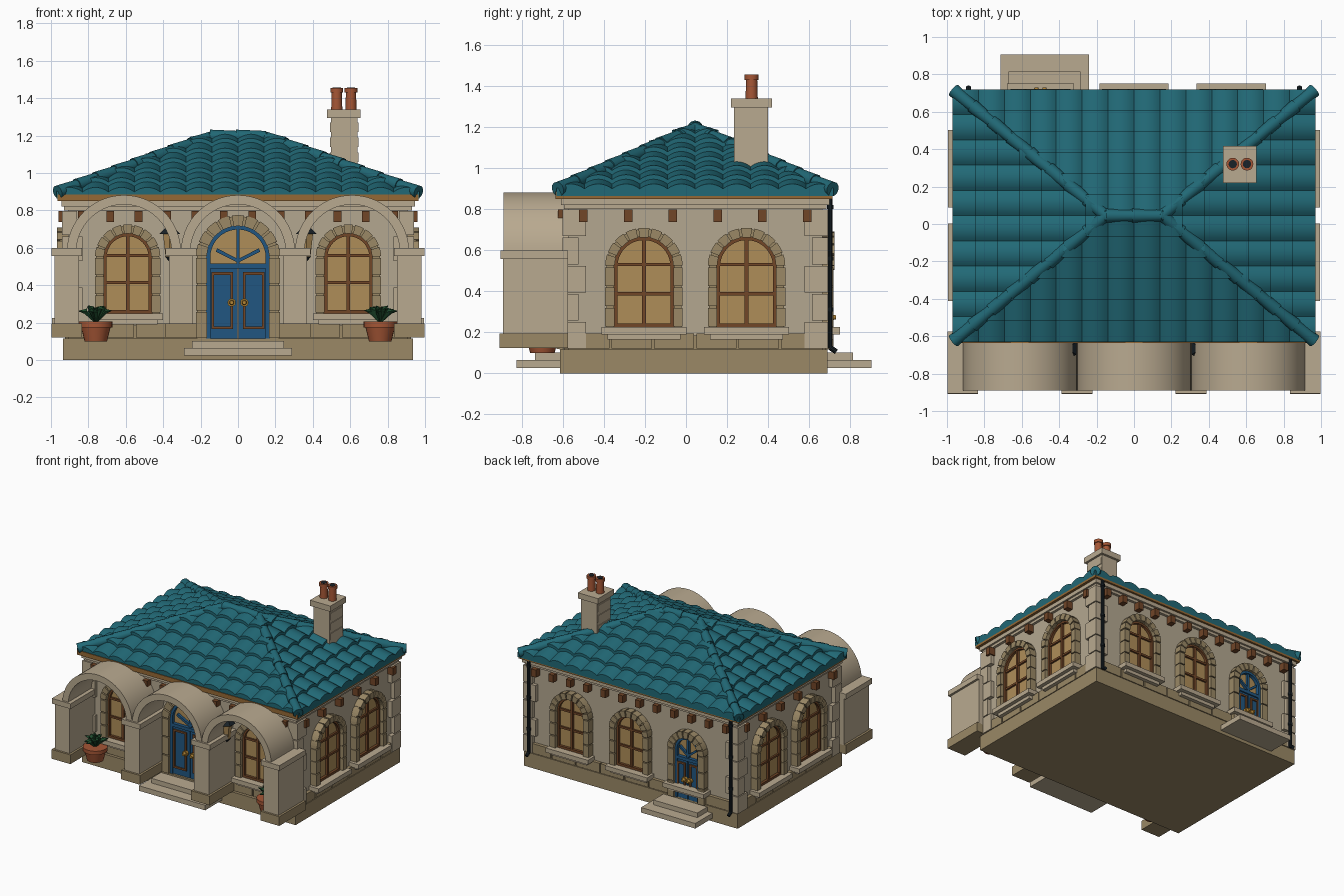
import bpy, bmesh, random
from math import pi, sin, cos, radians
from mathutils import Matrix, Vector

if "Cube" in bpy.data.objects:
    bpy.data.objects.remove(bpy.data.objects["Cube"])

random.seed(4)
PAL = dict(wall=(.70, .65, .56), stone=(.72, .66, .56), trim=(.60, .53, .40), teal=(.15, .41, .46),
           glass=(.68, .55, .35), wood=(.44, .28, .17), fascia=(.58, .41, .22), blue=(.15, .34, .50),
           clay=(.64, .34, .22), iron=(.12, .15, .17), leaf=(.14, .30, .19), brass=(.70, .52, .22))
I = Matrix.Identity(4)


def finish(name, bm, color, smooth=False):
    bmesh.ops.recalc_face_normals(bm, faces=bm.faces)
    me = bpy.data.meshes.new(name)
    bm.to_mesh(me)
    bm.free()
    ob = bpy.data.objects.new(name, me)
    bpy.context.collection.objects.link(ob)
    m = bpy.data.materials.get(color) or bpy.data.materials.new(color)
    m.diffuse_color = (*[c ** 2.2 for c in PAL[color]], 1)
    m.use_nodes = True
    m.node_tree.nodes["Principled BSDF"].inputs["Base Color"].default_value = m.diffuse_color
    me.materials.append(m)
    if smooth:
        bpy.ops.object.select_all(action='DESELECT')
        ob.select_set(True)
        bpy.context.view_layer.objects.active = ob
        bpy.ops.object.shade_smooth_by_angle(angle=radians(35))
    return ob


def solid(name, prisms, color, M=I, smooth=False):
    """Each prism is an x-z outline extruded from y0 to y1."""
    bm = bmesh.new()
    for pts, y0, y1 in prisms:
        a = [bm.verts.new(M @ Vector((x, y0, z))) for x, z in pts]
        b = [bm.verts.new(M @ Vector((x, y1, z))) for x, z in pts]
        bm.faces.new(a)
        bm.faces.new(b[::-1])
        for i in range(len(a)):
            j = (i + 1) % len(a)
            bm.faces.new((a[i], b[i], b[j], a[j]))
    return finish(name, bm, color, smooth)


def cones(name, segs, color, n=16, M=I):
    """Each seg (p, q, r1, r2) is a cone frustum from p to q."""
    bm = bmesh.new()
    for p, q, r1, r2 in segs:
        p, q = Vector(p), Vector(q)
        T = Matrix.Translation((p + q) / 2) @ (q - p).to_track_quat('Z', 'Y').to_matrix().to_4x4()
        bmesh.ops.create_cone(bm, cap_ends=True, segments=n, radius1=r1, radius2=r2,
                              depth=(q - p).length, matrix=M @ T)
    return finish(name, bm, color, True)


def R(x0, x1, z0, z1):
    return [(x0, z0), (x1, z0), (x1, z1), (x0, z1)]


def arc(cx, cz, r, a0=0, a1=pi, n=20):
    return [(cx + r * cos(a0 + (a1 - a0) * i / n), cz + r * sin(a0 + (a1 - a0) * i / n)) for i in range(n + 1)]


def panel(u, hw, z0, zs):
    return [(u - hw, z0), (u + hw, z0)] + arc(u, zs, hw)


def hoop(u, ri, ro, z0, zs):
    return [(u + ro, z0)] + arc(u, zs, ro) + [(u - ro, z0), (u - ri, z0)] + arc(u, zs, ri)[::-1] + [(u + ri, z0)]


def surround(name, M, u, hw, z0, zs, w):
    # backing hoop, wedge stones round the arch, stacked jamb stones
    solid(name + "_reveal", [(hoop(u, hw, hw + w - .006, z0, zs), -.042, 0)], 'trim', M)
    st, g = [], .03
    for i in range(9):
        a0, a1 = pi * i / 9 + g, pi * (i + 1) / 9 - g
        st.append((arc(u, zs, hw + w, a0, a1, 3) + arc(u, zs, hw - .004, a1, a0, 3), -.058, 0))
    h = (zs - z0) / 3
    for s in (-1, 1):
        for i in range(3):
            a, b = sorted((u + s * (hw - .003), u + s * (hw + w)))
            st.append((R(a, b, z0 + i * h + .004, z0 + (i + 1) * h - .004), -.055, 0))
    solid(name + "_stones", st, 'trim', M)


def sill(name, M, u, hw, z):
    solid(name, [(R(u - hw, u + hw, z - .035, z), -.085, 0),
                 (R(u - hw + .03, u + hw - .03, z - .06, z - .035), -.055, 0)], 'stone', M)


def window(name, M, u, hw, z0, zs, w):
    surround(name, M, u, hw, z0, zs, w)
    solid(name + "_glass", [(panel(u, hw, z0, zs), -.008, 0)], 'glass', M)
    top = zs + hw - .01
    bars = [(hoop(u, hw - .018, hw, z0, zs), -.028, 0), (R(u - .01, u + .01, z0, top), -.024, 0),
            (R(u - hw, u + hw, z0, z0 + .018), -.028, 0)]
    bars += [(R(u - hw, u + hw, z - .008, z + .008), -.022, 0) for z in (z0 + (zs - z0) * .55, zs + .01)]
    solid(name + "_bars", bars, 'wood', M)
    sill(name + "_sill", M, u, hw + .06, z0)


def door(name, M, u, hw, z0, zl, zs, w):
    surround(name, M, u, hw, z0, zs, w)
    solid(name + "_fanlight", [(panel(u, hw, zl, zs), -.008, 0)], 'glass', M)
    fr = [(hoop(u, hw - .022, hw, z0, zs), -.035, 0), (R(u - hw, u - .003, z0, zl), -.024, 0),
          (R(u + .003, u + hw, z0, zl), -.024, 0), (R(u - hw, u + hw, zl - .01, zl + .015), -.035, 0),
          (R(u - .009, u + .009, zl, zs + hw), -.028, 0)]
    for s in (-1, 1):   # slanting fanlight bars
        fr.append(([(u, zl + .02), (u + s * hw * .7, zl + .08), (u + s * hw * .65, zl + .097), (u, zl + .04)], -.028, 0))
    solid(name + "_leaves", fr, 'blue', M)
    pn, kn, t = [], [], .014
    for s in (-1, 1):
        a, b = sorted((u + s * hw * .16, u + s * hw * .84))
        c, d = z0 + .05, zl - .03
        pn += [(R(a, b, c, c + t), -.034, 0), (R(a, b, d - t, d), -.034, 0),
               (R(a, a + t, c, d), -.034, 0), (R(b - t, b, c, d), -.034, 0)]
        x, z = u + s * hw * .2, (z0 + zl) / 2
        kn += [((x, -.02, z), (x, -.045, z), .022, .022), ((x, -.045, z), (x, -.065, z), .014, .01)]
    solid(name + "_mouldings", pn, 'wood', M)
    cones(name + "_knobs", kn, 'brass', 12, M)


# plinth, body, cornice
CY = .045
solid("plinth", [(R(-.935, .935, 0, .115), -.615, .69)], 'trim')
solid("walls", [(R(-.91, .91, .1, .86), -.575, .665)], 'wall')
solid("cornice", [(R(-.93, .93, .8, .82), -.595, .685), (R(-.945, .945, .82, .85), -.61, .70)], 'stone')
solid("fascia", [(R(-.965, .965, .85, .886), -.635, .715)], 'fascia')

# four facades, in local axes with -y outward
FACES = [("front", 0, (0, -.575), .91, 12), ("right", pi / 2, (.91, CY), .62, 6),
         ("back", pi, (0, .665), .91, 12), ("left", -pi / 2, (-.91, CY), .62, 6)]
for nm, rot, (ox, oy), half, nb in FACES:
    M = Matrix.Translation((ox, oy, 0)) @ Matrix.Rotation(rot, 4, 'Z')
    # base course stones, split round a door
    gap = {"front": (-.19, .19), "back": (.37, .63)}.get(nm)
    runs = [(-half, gap[0]), (gap[1], half)] if gap else [(-half, half)]
    blocks = []
    for a, b in runs:
        n = max(1, round((b - a) / .2))
        blocks.append((R(a, b, .11, .185), -.016, 0))
        blocks += [(R(a + (b - a) * i / n + .005, a + (b - a) * (i + 1) / n - .005, .12, .195), -.026, 0) for i in range(n)]
    solid(nm + "_base_course", blocks, 'trim', M)
    solid(nm + "_brackets", [(R(x - .021, x + .021, .738, .797), -.05, 0)
                             for x in [(-half + .075) + (2 * half - .15) * i / (nb - 1) for i in range(nb)]], 'wood', M)
    if nm == "front":
        for u in (-.59, .59):
            window(f"front_window_{u}", M, u, .13, .25, .55, .045)
        door("front_door", M, 0, .17, .115, .5, .55, .055)
    elif nm == "back":
        for u in (0, -.52):
            window(f"back_window_{u}", M, u, .125, .225, .52, .045)
        door("back_door", M, .5, .11, .115, .43, .5, .05)
        sill("back_door_ledge", M, .5, .18, .225)
    else:
        for u in (-.25, .25):
            window(f"{nm}_window_{u}", M, u, .147, .225, .52, .042)

# corner quoins, alternating long and short
q = []
for sx in (-1, 1):
    for sy in (-1, 1):
        for i in range(5):
            lx, ly = ((.11, .08) if i % 2 else (.08, .115))
            x = sorted((sx * .942, sx * (.942 - lx)))
            y = sorted((CY + sy * .648, CY + sy * (.648 - ly)))
            q.append((R(*x, .12 + i * .137, .25 + i * .137), *y))
solid("quoins", q, 'stone')

# steps
solid("front_steps", [(R(-.29, .29, .025, .065), -.825, -.6), (R(-.245, .245, .065, .102), -.735, -.6)], 'stone')
solid("back_steps", [(R(-.715, -.24, .025, .065), .67, .905), (R(-.67, -.285, .065, .102), .67, .815)], 'stone')

# porch piers and vaults
piers, feet = [], []
for x in (-.915, -.305, .305, .915):
    piers += [(R(x - .065, x + .065, .19, .56), -.892, -.575), (R(x - .082, x + .082, .557, .598), -.905, -.575)]
    feet.append((R(x - .082, x + .082, .122, .195), -.908, -.575))
solid("porch_piers", piers, 'stone')
solid("porch_pier_feet", feet, 'trim')
solid("porch_vaults", [(arc(x, .577, .305, .04, pi - .04, 28) + arc(x, .577, .255, pi - .04, .04, 28), -.89, -.575)
                       for x in (-.61, 0, .61)], 'stone', smooth=True)

# tiled roof slopes: barrel columns with stepped courses, trimmed at the hips
Z0, RISE = .885, .315


def slope(name, rot, half, run, top, cols, rows, org):
    M = Matrix.Translation((*org, 0)) @ Matrix.Rotation(rot, 4, 'Z')
    prof = [(0, -.012, 0)]
    for i in range(rows):
        prof += [(run * i / rows, .024, 1), (run * (i + 1) / rows, .002, 1)]
    bm, prev, k = bmesh.new(), None, 8
    for v, lift, b in prof:
        line = []
        for j in range(cols * k + 1):
            h = lift + b * .024 * abs(sin(pi * j / k)) ** .8
            line.append(bm.verts.new((-half + 2 * half * j / (cols * k), v, Z0 - .01 + RISE * v / run + h)))
        if prev:
            for j in range(cols * k):
                bm.faces.new((prev[j], prev[j + 1], line[j + 1], line[j]))
        prev = line
    for s in (-1, 1):
        bmesh.ops.bisect_plane(bm, geom=bm.verts[:] + bm.edges[:] + bm.faces[:], plane_co=(s * half, 0, 0),
                               plane_no=(s * run, half - top, 0), clear_outer=True)
    bm.transform(M)
    finish(name, bm, 'teal', True)


slope("roof_front", 0, .97, .675, .14, 14, 6, (0, -.63))
slope("roof_back", pi, .97, .675, .14, 14, 6, (0, .72))
slope("roof_right", pi / 2, .675, .83, 0, 10, 7, (.97, CY))
slope("roof_left", -pi / 2, .675, .83, 0, 10, 7, (-.97, CY))
caps = []


def cap_run(p, q, n):
    p, q = Vector(p), Vector(q)
    caps.extend((p.lerp(q, i / n), p.lerp(q, (i + 1.15) / n), .037, .03) for i in range(n))


for sx in (-1, 1):
    for y in (-.625, .715):
        cap_run((sx * .965, y, Z0 + .012), (sx * .15, CY, 1.19), 8)
cap_run((-.15, CY, 1.195), (.13, CY, 1.195), 2)
cones("ridge_and_hip_caps", caps, 'teal', 12)

# chimney with two clay pots
solid("chimney_shaft", [(R(.498, .638, .9, 1.3), .235, .4)]
      + [(R(.493, .643, z, z + .05), .238, .397) for z in (1.06, 1.14, 1.22)], 'stone')
solid("chimney_cap", [(R(.477, .655, 1.295, 1.34), .22, .418)], 'stone')
cones("chimney_pots", [s for x in (.528, .604) for s in
                       (((x, .32, 1.335), (x, .32, 1.435), .03, .027), ((x, .32, 1.43), (x, .32, 1.455), .034, .034))], 'clay', 20)
cones("chimney_pot_mouths", [((x, .32, 1.45), (x, .32, 1.457), .022, .022) for x in (.528, .604)], 'iron', 20)

# planters, lamps and downpipes on both sides
for s, side in ((-1, "left"), (1, "right")):
    x, y = s * .76, -.70
    cones(side + "_planter", [((x, y, .1), (x, y, .18), .06, .08), ((x, y, .175), (x, y, .205), .089, .089)], 'clay', 24)
    lv = []
    for i in range(18):
        a, t = i * 2.4, random.uniform(.35, 1)
        d, b = Vector((cos(a), sin(a), 0)), Vector((x, y, .2))
        m = b + d * .055 * t + Vector((0, 0, .085 - .03 * t))
        lv += [(b, m, .005, .017), (m, m + d * .05 * t + Vector((0, 0, .03 - .03 * t)), .017, .001)]
    cones(side + "_plant", lv, 'leaf', 4)
    x, y = s * .365, -.665
    cones(side + "_lamp_frame", [((x, y, .675), (x, y, .725), .065, .006), ((x, y, .53), (x, y, .555), .008, .03),
                                 ((x, y, .72), (x, y, .745), .008, .004), ((x, -.57, .7), (x, y, .7), .01, .01)], 'iron', 6)
    cones(side + "_lamp_glass", [((x, y, .555), (x, y, .68), .026, .042)], 'glass', 6)
    x, y = s * .885, .703
    cones(side + "_downpipe", [((x, y, .12), (x, y, .86), .012, .012), ((x, y, .125), (x, y + .03, .105), .013, .013)]
          + [((x, y, z), (x, y, z + .02), .017, .017) for z in (.3, .55, .8)], 'iron', 10)
